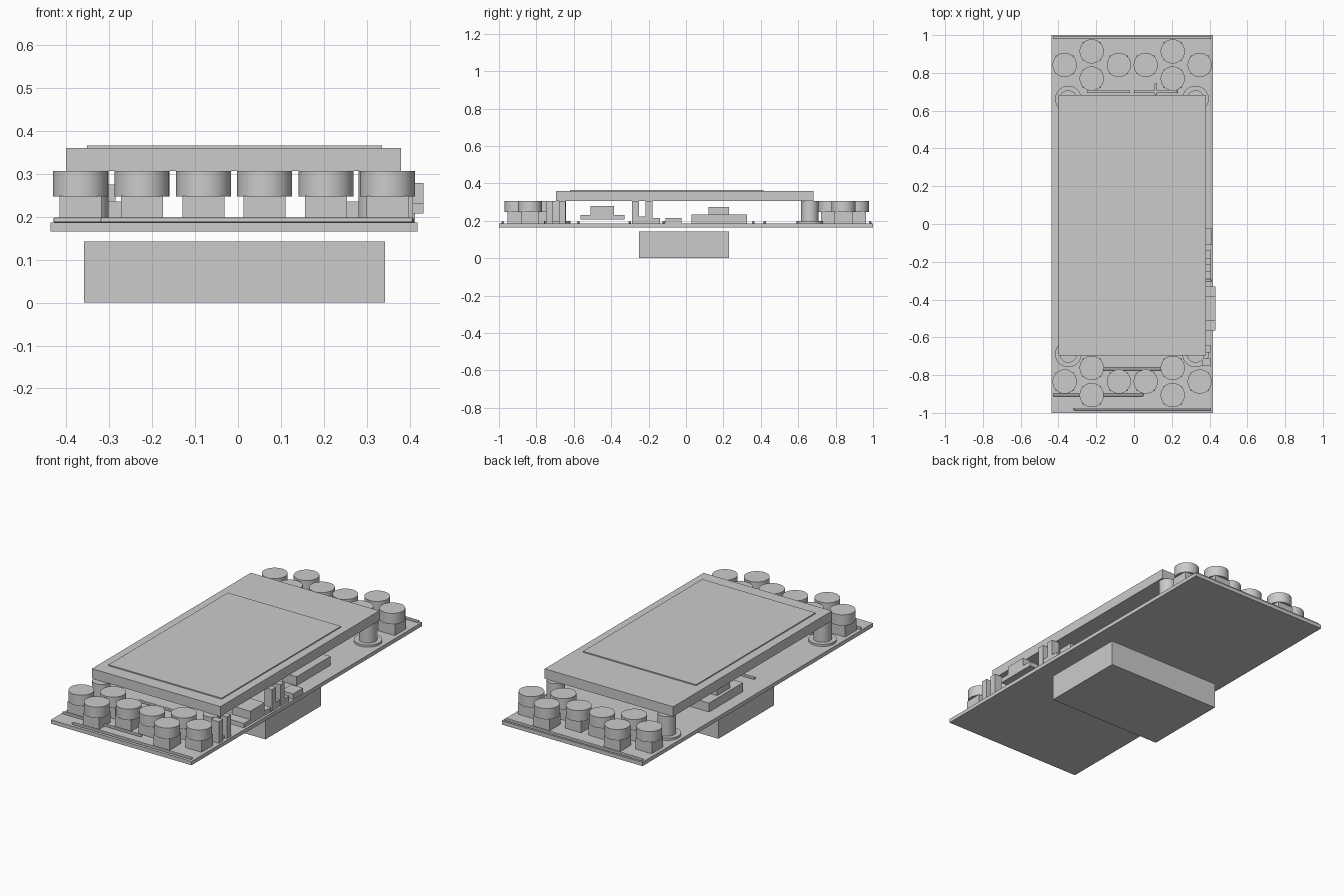
import bpy

cube = bpy.data.objects.get("Cube")
if cube:
    bpy.data.objects.remove(cube, do_unlink=True)

grey = bpy.data.materials.new("plain grey")
grey.use_nodes = True
colour = (0.6, 0.6, 0.6, 1)
grey.diffuse_color = colour
grey.node_tree.nodes["Principled BSDF"].inputs["Base Color"].default_value = colour

BOARD_TOP = 0.186
DISPLAY_BOTTOM = 0.306


def finish(name):
    ob = bpy.context.object
    ob.name = name
    ob.data.materials.append(grey)
    return ob


def box(name, x, y, z):
    """Box between the given (low, high) limits."""
    bpy.ops.mesh.primitive_cube_add(size=1, location=[sum(r) / 2 for r in (x, y, z)])
    ob = finish(name)
    ob.scale = [r[1] - r[0] for r in (x, y, z)]
    bpy.ops.object.transform_apply(location=False, rotation=False, scale=True)
    return ob


def disc(name, x, y, z, radius):
    bpy.ops.mesh.primitive_cylinder_add(vertices=48, radius=radius, depth=z[1] - z[0],
                                        location=(x, y, sum(z) / 2))
    bpy.ops.object.shade_smooth_by_angle()
    return finish(name)


def trace(x, y):
    """Thin rounded strip lying on the board."""
    ob = box("board_trace", x, y, (BOARD_TOP, 0.198))
    bevel = ob.modifiers.new("rounding", 'BEVEL')
    bevel.width = 0.004
    bevel.segments = 2


# Main slabs
box("circuit_board", (-0.436, 0.418), (-1, 1), (0.165, BOARD_TOP))
box("battery", (-0.358, 0.342), (-0.25, 0.23), (0, 0.142))
box("display_body", (-0.40, 0.38), (-0.695, 0.683), (DISPLAY_BOTTOM, 0.36))
box("display_screen", (-0.352, 0.335), (-0.62, 0.415), (0.36, 0.366))

# Push buttons: a row with a raised and a lowered pair at both ends
offsets = [(-0.367, 0), (-0.224, 0.072), (-0.224, -0.072), (-0.08, 0),
           (0.062, 0), (0.205, 0.072), (0.205, -0.072), (0.348, 0)]
for row_y in (0.842, -0.834):
    for x, dy in offsets:
        y = row_y + dy
        box("button_base", (x - 0.049, x + 0.049), (y - 0.049, y + 0.049), (BOARD_TOP, 0.248))
        disc("button_cap", x, y, (0.247, DISPLAY_BOTTOM), 0.064)

# Standoffs holding the display
for x in (-0.348, 0.326):
    for y in (0.662, -0.688):
        disc("standoff_flange", x, y, (BOARD_TOP, 0.198), 0.07)
        disc("standoff_pillar", x, y, (BOARD_TOP, DISPLAY_BOTTOM), 0.046)

# Slide switch on the left edge
box("switch_body", (0.30, 0.432), (-0.565, -0.33), (0.207, 0.232))
box("switch_top", (0.32, 0.432), (-0.51, -0.385), (0.232, 0.278))

# Upright plates and low parts along the left edge
for y in (-0.73, -0.662, -0.27, -0.198):
    box("upright_plate", (0.36, 0.408), (y - 0.018, y + 0.018), (BOARD_TOP, 0.305))
box("plate_filler", (0.36, 0.405), (-0.252, -0.216), (BOARD_TOP, 0.222))
box("low_block_front", (0.34, 0.408), (-0.18, -0.14), (BOARD_TOP, 0.215))
box("low_block_back", (0.34, 0.412), (-0.11, -0.025), (BOARD_TOP, 0.215))

# Connectors either side under the display
box("left_connector", (0.25, 0.335), (0.03, 0.325), (BOARD_TOP, 0.235))
box("right_connector", (-0.368, -0.24), (0.03, 0.325), (BOARD_TOP, 0.235))
box("right_connector_plug", (-0.35, -0.285), (0.12, 0.23), (0.235, 0.275))

# Board traces
for x, y in [((-0.43, 0.408), 0.986), ((-0.25, -0.02), 0.70), ((0, 0.23), 0.70),
             ((-0.165, 0.145), -0.768), ((-0.43, 0.05), -0.905), ((-0.32, 0.408), -0.98),
             ((-0.20, 0.04), -0.575), ((-0.335, -0.195), -0.12), ((0.30, 0.41), -0.30),
             ((-0.20, 0.20), 0.36), ((-0.20, 0.20), 0.42)]:
    trace(x, (y - 0.007, y + 0.007))
trace((0.108, 0.122), (0.685, 0.745))
